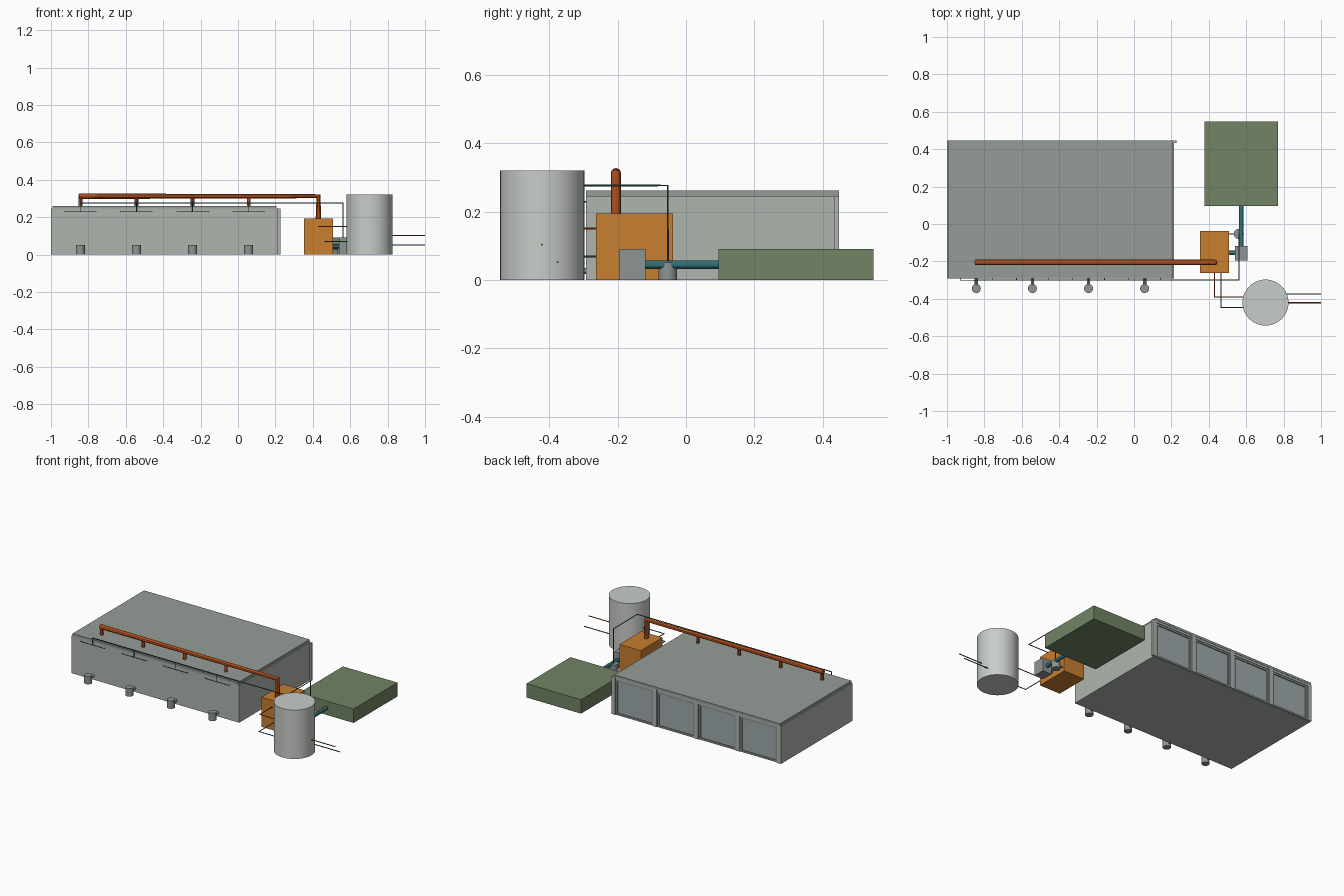
import bpy
from mathutils import Vector

if "Cube" in bpy.data.objects:
    bpy.data.objects.remove(bpy.data.objects["Cube"])


def material(name, rgb):
    m = bpy.data.materials.new(name)
    m.diffuse_color = (*rgb, 1)
    m.use_nodes = True
    m.node_tree.nodes["Principled BSDF"].inputs["Base Color"].default_value = m.diffuse_color
    return m


CONCRETE = material("concrete", (0.43, 0.46, 0.43))
ROOF = material("roof_grey", (0.30, 0.34, 0.31))
DOOR = material("door_grey", (0.34, 0.40, 0.41))
STEEL = material("steel", (0.27, 0.30, 0.29))
TANK = material("tank_grey", (0.58, 0.61, 0.58))
RUST = material("rust_red", (0.42, 0.075, 0.012))
ORANGE = material("orange", (0.58, 0.21, 0.03))
GREEN = material("moss_green", (0.165, 0.23, 0.125))
TEAL = material("teal", (0.03, 0.16, 0.18))
WATER = material("water_pipe", (0.03, 0.10, 0.10))


def box(name, lo, hi, mat):
    lo, hi = Vector(lo), Vector(hi)
    bpy.ops.mesh.primitive_cube_add(size=1, location=(lo + hi) / 2)
    ob = bpy.context.object
    ob.name = name
    ob.scale = hi - lo
    bpy.ops.object.transform_apply(location=False, rotation=False, scale=True)
    ob.data.materials.append(mat)
    return ob


def drum(name, x, y, z0, z1, r, mat, sides=32):
    bpy.ops.mesh.primitive_cylinder_add(vertices=sides, radius=r, depth=z1 - z0,
                                        location=(x, y, (z0 + z1) / 2))
    ob = bpy.context.object
    ob.name = name
    ob.data.materials.append(mat)
    bpy.ops.object.shade_smooth_by_angle()
    return ob


def pipe(name, points, r, mat):
    """Mitred round pipe through the points, made of a bevelled polyline."""
    cu = bpy.data.curves.new(name, 'CURVE')
    cu.dimensions = '3D'
    cu.bevel_depth = r
    cu.bevel_resolution = 4 if r > 0.005 else 2
    cu.use_fill_caps = True
    sp = cu.splines.new('POLY')
    sp.points.add(len(points) - 1)
    for p, co in zip(sp.points, points):
        p.co = (*co, 1)
    cu.materials.append(mat)
    ob = bpy.data.objects.new(name, cu)
    bpy.context.collection.objects.link(ob)
    bpy.ops.object.select_all(action='DESELECT')
    ob.select_set(True)
    bpy.context.view_layer.objects.active = ob
    bpy.ops.object.convert(target='MESH')
    bpy.ops.object.shade_smooth_by_angle()
    return ob


BAYS = [-0.843 + 0.3 * i for i in range(4)]
THIN = 0.003

# Tunnel hall and roof slab
box("tunnel_hall", (-1, -0.292, 0), (0.213, 0.433, 0.246), CONCRETE)
box("roof_slab", (-0.993, -0.292, 0.246), (0.205, 0.447, 0.261), ROOF)

# Door wall at the back: posts between bays, lintel, framed panels
for i in range(5):
    x = BAYS[0] - 0.15 + 0.3 * i
    box(f"door_post_{i}", (x - 0.007, 0.433, 0), (x + 0.02, 0.447, 0.246), CONCRETE)
box("door_lintel", (-1, 0.433, 0.232), (0.213, 0.445, 0.246), CONCRETE)
for i, x in enumerate(BAYS):
    a, b = x - 0.122, x + 0.135
    box(f"door_panel_{i}", (a, 0.43, 0.012), (b, 0.436, 0.225), DOOR)
    box(f"door_jamb_left_{i}", (a - 0.006, 0.43, 0), (a + 0.006, 0.442, 0.232), STEEL)
    box(f"door_jamb_right_{i}", (b - 0.006, 0.43, 0), (b + 0.006, 0.442, 0.232), STEEL)
    box(f"door_head_{i}", (a, 0.43, 0.22), (b, 0.442, 0.232), STEEL)
    box(f"door_sill_{i}", (a, 0.43, 0), (b, 0.442, 0.012), STEEL)

# Aeration fans, exhaust risers and spray bars, one set per bay
for i, x in enumerate(BAYS):
    drum(f"aeration_fan_{i}", x, -0.345, 0, 0.052, 0.024, STEEL)
    pipe(f"fan_outlet_{i}", [(x, -0.345, 0.026), (x, -0.285, 0.026)], 0.009, STEEL)
    pipe(f"spray_drop_{i}", [(x, -0.3, 0.276), (x, -0.3, 0.229)], 0.002, WATER)
    pipe(f"spray_bar_{i}", [(x - 0.085, -0.288, 0.229), (x - 0.085, -0.3, 0.229),
                            (x + 0.085, -0.3, 0.229), (x + 0.085, -0.288, 0.229)],
         0.002, WATER)
    if i:
        pipe(f"exhaust_riser_{i}", [(x, -0.205, 0.255), (x, -0.205, 0.31)], 0.01, RUST)

# Exhaust duct over the roof, dropping into the heat exchanger
pipe("exhaust_elbow", [(BAYS[0], -0.205, 0.255), (BAYS[0], -0.205, 0.32)], 0.0105, RUST)
pipe("exhaust_duct", [(BAYS[0] - 0.008, -0.205, 0.312), (0.43, -0.205, 0.312),
                      (0.43, -0.205, 0.19)], 0.0148, RUST)

# Heat exchanger, blower and biofilter
box("heat_exchanger", (0.354, -0.263, 0), (0.508, -0.038, 0.194), ORANGE)
box("blower", (0.54, -0.195, 0), (0.606, -0.118, 0.091), STEEL)
pipe("blower_inlet", [(0.5, -0.155, 0.045), (0.545, -0.155, 0.045)], 0.012, TEAL)
pipe("biofilter_feed", [(0.573, -0.12, 0.045), (0.573, 0.1, 0.045)], 0.0125, TEAL)
box("biofilter", (0.376, 0.095, 0), (0.77, 0.548, 0.091), GREEN)

# Condensate pump with its line to the spray bars
drum("condensate_pump", 0.56, -0.053, 0, 0.051, 0.027, STEEL)
pipe("condensate_inlet", [(0.5, -0.053, 0.03), (0.56, -0.053, 0.03)], THIN, TEAL)
pipe("spray_main", [(0.562, -0.053, 0.04), (0.562, -0.053, 0.276), (0.562, -0.3, 0.276),
                    (BAYS[0], -0.3, 0.276)], THIN, WATER)

# Hot water tank and its pipes
drum("water_tank", 0.703, -0.42, 0, 0.32, 0.123, TANK, 48)
pipe("tank_hot_in", [(0.431, -0.255, 0.15), (0.431, -0.39, 0.15), (0.6, -0.39, 0.15)], THIN, RUST)
pipe("tank_cold_out", [(0.465, -0.255, 0.069), (0.465, -0.447, 0.069), (0.6, -0.447, 0.069)],
     THIN, TEAL)
pipe("supply_line", [(0.8, -0.421, 0.103), (1.0, -0.421, 0.103)], THIN, RUST)
pipe("return_line", [(0.8, -0.375, 0.052), (1.0, -0.375, 0.052)], THIN, TEAL)
